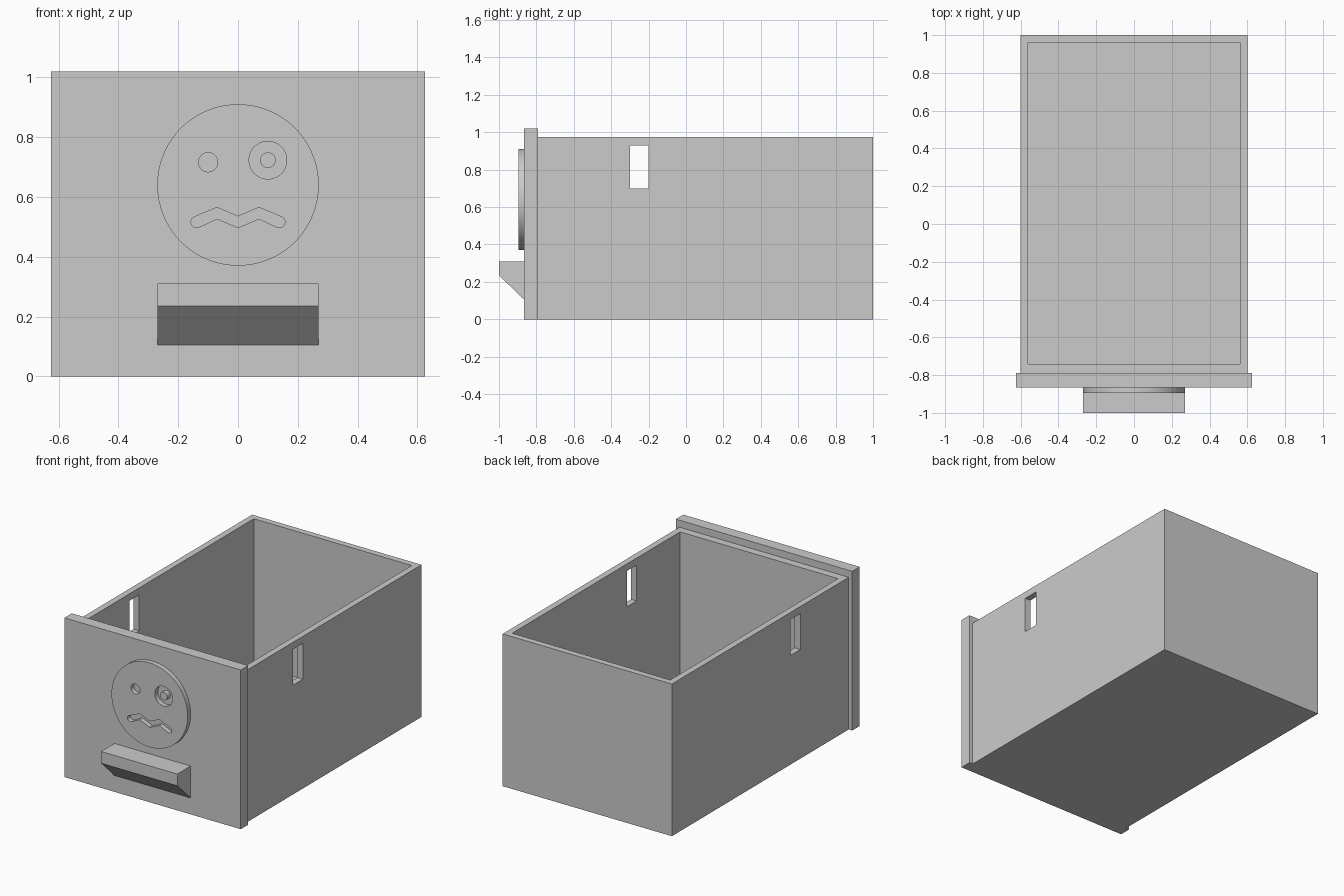
import bpy
import bmesh
from math import sin, cos, radians

cube = bpy.data.objects.get("Cube")
if cube:
    bpy.data.objects.remove(cube, do_unlink=True)

# One plain grey for everything
grey = bpy.data.materials.new("plain grey")
grey.use_nodes = True
grey.diffuse_color = (0.6, 0.6, 0.6, 1)
grey.node_tree.nodes["Principled BSDF"].inputs["Base Color"].default_value = (0.6, 0.6, 0.6, 1)


def prism(name, outline, lo, hi, axis="y"):
    """Extrude an (x, z) outline along y, or a (y, z) outline along x."""
    bm = bmesh.new()
    rings = []
    for d in (lo, hi):
        rings.append([bm.verts.new((u, d, v) if axis == "y" else (d, u, v)) for u, v in outline])
        bm.faces.new(rings[-1])
    n = len(outline)
    for i in range(n):
        j = (i + 1) % n
        bm.faces.new((rings[0][i], rings[0][j], rings[1][j], rings[1][i]))
    bmesh.ops.recalc_face_normals(bm, faces=bm.faces)
    mesh = bpy.data.meshes.new(name)
    bm.to_mesh(mesh)
    bm.free()
    mesh.materials.append(grey)
    obj = bpy.data.objects.new(name, mesh)
    bpy.context.collection.objects.link(obj)
    return obj


def block(name, x, y, z):
    return prism(name, [(x[0], z[0]), (x[1], z[0]), (x[1], z[1]), (x[0], z[1])], *y)


def arc(cx, cz, r, start=0, sweep=360, steps=64):
    """Points on an arc; a full circle leaves out the repeated end point."""
    count = steps if sweep == 360 else steps + 1
    angles = [radians(start + sweep * i / steps) for i in range(count)]
    return [(cx + r * cos(a), cz + r * sin(a)) for a in angles]


def activate(obj):
    bpy.ops.object.select_all(action="DESELECT")
    obj.select_set(True)
    bpy.context.view_layer.objects.active = obj


def cut(obj, cutters):
    activate(obj)
    for cutter in cutters:
        mod = obj.modifiers.new("cut", "BOOLEAN")
        mod.operation = "DIFFERENCE"
        mod.solver = "EXACT"
        mod.object = cutter
        bpy.ops.object.modifier_apply(modifier=mod.name)
        bpy.data.objects.remove(cutter, do_unlink=True)


def smooth(obj):
    activate(obj)
    bpy.ops.object.shade_smooth_by_angle(angle=radians(30))


# Open box with a slot through each side wall
box = block("drawer_box", (-0.6, 0.6), (-0.79, 1), (0, 0.975))
cut(box, [
    block("cavity_cutter", (-0.56, 0.56), (-0.74, 0.96), (0.04, 1.2)),
    block("slot_cutter", (-0.8, 0.8), (-0.3, -0.2), (0.7, 0.93)),
])

# Front panel, slightly larger than the box
PANEL = -0.865
block("front_panel", (-0.625, 0.625), (PANEL, -0.79), (0, 1.02))

# Wedge-shaped pull handle
prism("handle", [(PANEL, 0.105), (-1, 0.235), (-1, 0.31), (PANEL, 0.31)], -0.27, 0.27, "x")

# Round face plate
FACE = -0.895
plate = prism("face_plate", arc(0, 0.64, 0.27, steps=96), FACE, PANEL)

# Zigzag mouth with rounded ends
half = 0.019
zigzag = [(-0.07, 0.546), (0, 0.516), (0.07, 0.546)]
mouth = arc(-0.138, 0.516, half, 293, -180, 10)
mouth += [(x, z + half) for x, z in zigzag]
mouth += arc(0.138, 0.516, half, 67, -180, 10)
mouth += [(x, z - half) for x, z in reversed(zigzag)]

# Eyes and mouth are cut through the plate
depth = (FACE - 0.05, PANEL + 0.02)
cut(plate, [
    prism("small_eye_cutter", arc(-0.1, 0.716, 0.032), *depth),
    prism("large_eye_cutter", arc(0.1, 0.723, 0.063), *depth),
    prism("mouth_cutter", mouth, *depth),
])
smooth(plate)

# Pupil standing in the large eye
smooth(prism("pupil", arc(0.1, 0.723, 0.026, steps=48), FACE, PANEL))
